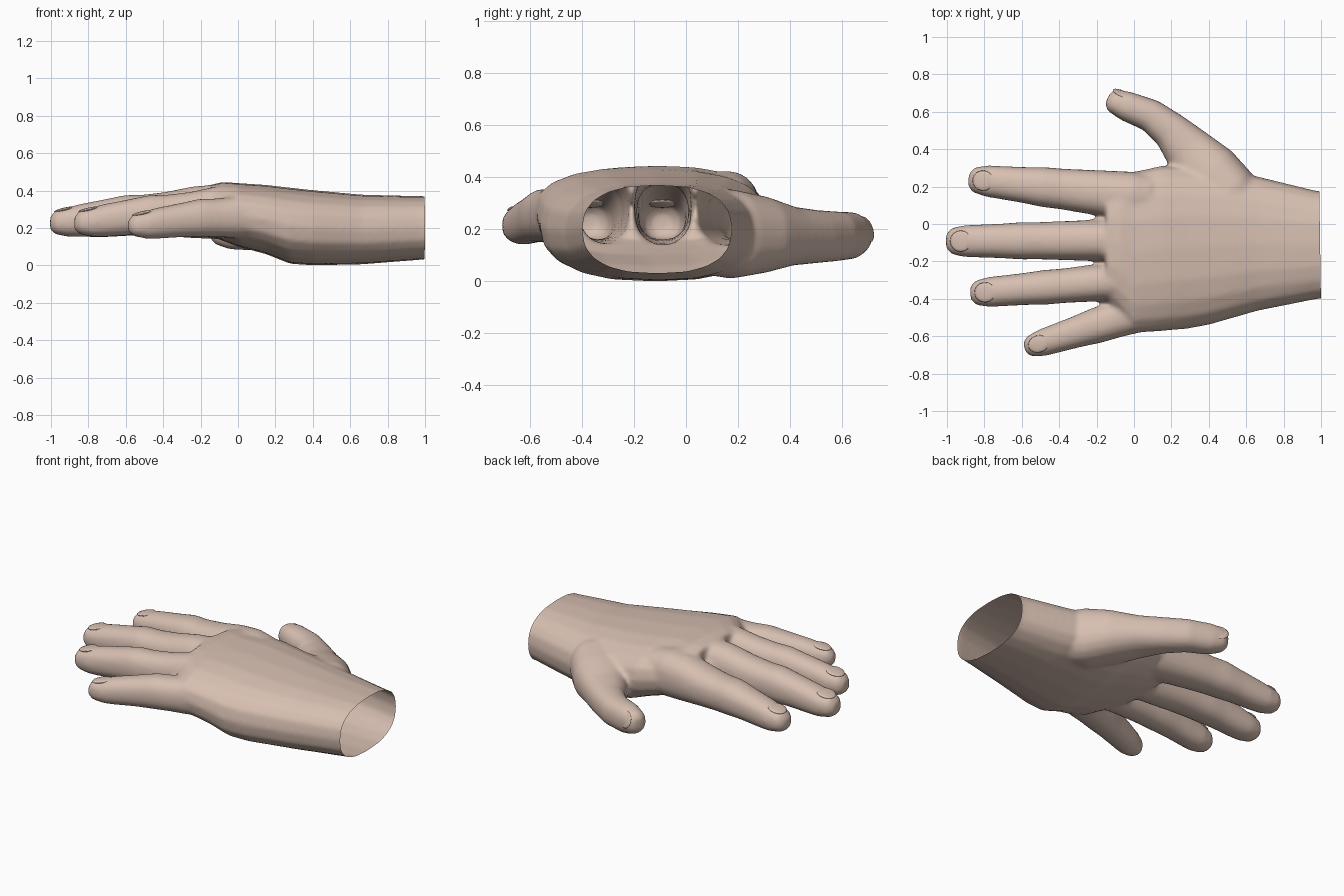
import bpy
import bmesh
import math
from mathutils import Vector, Matrix

old = bpy.data.objects.get("Cube")
if old:
    bpy.data.objects.remove(old, do_unlink=True)

skin = bpy.data.materials.new("warm_skin")
skin.use_nodes = True
colour = (0.68, 0.52, 0.44, 1.0)
skin.diffuse_color = colour
skin.node_tree.nodes["Principled BSDF"].inputs["Base Color"].default_value = colour

SIDES = 20


def add_object(name, bm):
    mesh = bpy.data.meshes.new(name)
    bm.to_mesh(mesh)
    bm.free()
    mesh.materials.append(skin)
    obj = bpy.data.objects.new(name, mesh)
    bpy.context.collection.objects.link(obj)
    return obj


def loft(bm, sections, power, straight=None):
    """Closed tube; each section is x, y, half width, low z, high z.
    Sections face along the path, or along the straight direction if given."""
    centres = [Vector(s[:2]) for s in sections]
    rings = []
    for i, (x, y, half, low, high) in enumerate(sections):
        before, after = centres[max(i - 1, 0)], centres[min(i + 1, len(centres) - 1)]
        along = Vector(straight) if straight else (after - before).normalized()
        side = Vector((-along.y, along.x))
        ring = []
        for k in range(SIDES):
            a = math.tau * k / SIDES
            c, s = math.cos(a), math.sin(a)
            u = math.copysign(abs(c) ** (2 / power), c) * half
            v = math.copysign(abs(s) ** (2 / power), s) * (high - low) / 2
            ring.append(bm.verts.new((x + side.x * u, y + side.y * u, (low + high) / 2 + v)))
        rings.append(ring)
    for r, q in zip(rings, rings[1:]):
        for k in range(SIDES):
            n = (k + 1) % SIDES
            bm.faces.new((r[k], r[n], q[n], q[k]))
    bm.faces.new(rings[0][::-1])
    bm.faces.new(rings[-1])


# Distance from the tip, width factor, low z and high z along any finger
FINGER = [(0.0, 0.45, 0.19, 0.26), (0.03, 0.85, 0.165, 0.295), (0.1, 1.0, 0.152, 0.312),
          (0.16, 1.0, 0.152, 0.328), (0.3, 1.0, 0.16, 0.355), (0.4, 1.04, 0.16, 0.376),
          (0.5, 1.0, 0.16, 0.378), (0.62, 1.0, 0.155, 0.393), (0.76, 1.0, 0.145, 0.422),
          (0.88, 1.0, 0.14, 0.432), (0.98, 0.9, 0.16, 0.415)]


def finger(bm, tip, base, tip_half, base_half, drop):
    tip, base = Vector(tip), Vector(base)
    length = (base - tip).length
    along = (base - tip) / length
    sections = []
    for d, factor, low, high in FINGER:
        if d > length:
            break
        p = tip + along * d
        half = (tip_half + (base_half - tip_half) * d / length) * factor
        sections.append((p.x, p.y, half, low - drop / 2, high - drop))
    loft(bm, sections, 2.3)


def nail(name, centre, along, normal, length, width):
    z = Vector(normal).normalized()
    x = Vector(along)
    x = (x - z * x.dot(z)).normalized()
    y = z.cross(x)
    bm = bmesh.new()
    bmesh.ops.create_uvsphere(bm, u_segments=16, v_segments=8, radius=1.0)
    frame = Matrix((x * length, y * width, z * 0.01)).transposed().to_4x4()
    bmesh.ops.transform(bm, matrix=Matrix.Translation(centre) @ frame, verts=bm.verts)
    obj = add_object(name, bm)
    obj.data.shade_smooth()


body = bmesh.new()

# Palm and wrist
loft(body, [(1.1, -0.112, 0.283, 0.04, 0.37), (0.98, -0.112, 0.289, 0.03, 0.37),
            (0.66, -0.105, 0.36, 0.005, 0.378), (0.4, -0.12, 0.42, 0.0, 0.402),
            (0.28, -0.125, 0.437, 0.008, 0.415), (0.15, -0.13, 0.443, 0.06, 0.43),
            (0.0, -0.152, 0.432, 0.1, 0.44), (-0.08, -0.105, 0.375, 0.13, 0.446),
            (-0.15, -0.09, 0.32, 0.16, 0.43)], 2.5, straight=(1, 0))

# Four fingers: tip, base, half widths, lowering
fingers = {
    "index": ((-0.885, 0.24), (0.11, 0.135), 0.078, 0.14, 0.005),
    "middle": ((-1.005, -0.092), (0.0, -0.087), 0.082, 0.118, 0.0),
    "ring": ((-0.875, -0.372), (0.02, -0.297), 0.077, 0.105, 0.0),
    "little": ((-0.585, -0.665), (0.06, -0.46), 0.066, 0.11, 0.02),
}
for name, (tip, base, tip_half, base_half, drop) in fingers.items():
    finger(body, tip, base, tip_half, base_half, drop)
    along = (Vector(base) - Vector(tip)).normalized()
    p = Vector(tip) + along * 0.078
    nail(name + "_nail", (p.x, p.y, 0.299 - drop), (along.x, along.y, 0.2),
         (-along.x * 0.22, -along.y * 0.22, 1.0), 0.058, tip_half * 0.7)

# Thumb with its fleshy root
loft(body, [(-0.14, 0.675, 0.035, 0.14, 0.22), (-0.115, 0.662, 0.064, 0.11, 0.25),
            (-0.04, 0.63, 0.08, 0.085, 0.268), (0.09, 0.58, 0.088, 0.078, 0.27),
            (0.195, 0.5, 0.102, 0.07, 0.275), (0.29, 0.395, 0.135, 0.06, 0.29),
            (0.4, 0.28, 0.165, 0.03, 0.33), (0.5, 0.17, 0.165, 0.01, 0.355),
            (0.62, 0.04, 0.125, 0.04, 0.34)], 2.3)
nail("thumb_nail", (-0.06, 0.695, 0.2), (1.0, -0.42, 0.0), (0.4, 0.9, 0.3), 0.058, 0.052)

bmesh.ops.recalc_face_normals(body, faces=body.faces)
hand = add_object("hand", body)

# Fuse the parts into one soft skin
fuse = hand.modifiers.new("fuse", "REMESH")
fuse.mode = "VOXEL"
fuse.voxel_size = 0.013
soften = hand.modifiers.new("soften", "SMOOTH")
soften.factor = 0.5
soften.iterations = 10
depsgraph = bpy.context.evaluated_depsgraph_get()
fused = bpy.data.meshes.new_from_object(hand.evaluated_get(depsgraph))
hand.modifiers.clear()

# Cut the wrist open, slightly slanted
cut = bmesh.new()
cut.from_mesh(fused)
bmesh.ops.bisect_plane(cut, geom=cut.verts[:] + cut.edges[:] + cut.faces[:],
                       plane_co=(0.995, -0.11, 0), plane_no=(1, 0.015, 0), clear_outer=True)
cut.to_mesh(hand.data)
cut.free()
bpy.data.meshes.remove(fused)
hand.data.shade_smooth()
